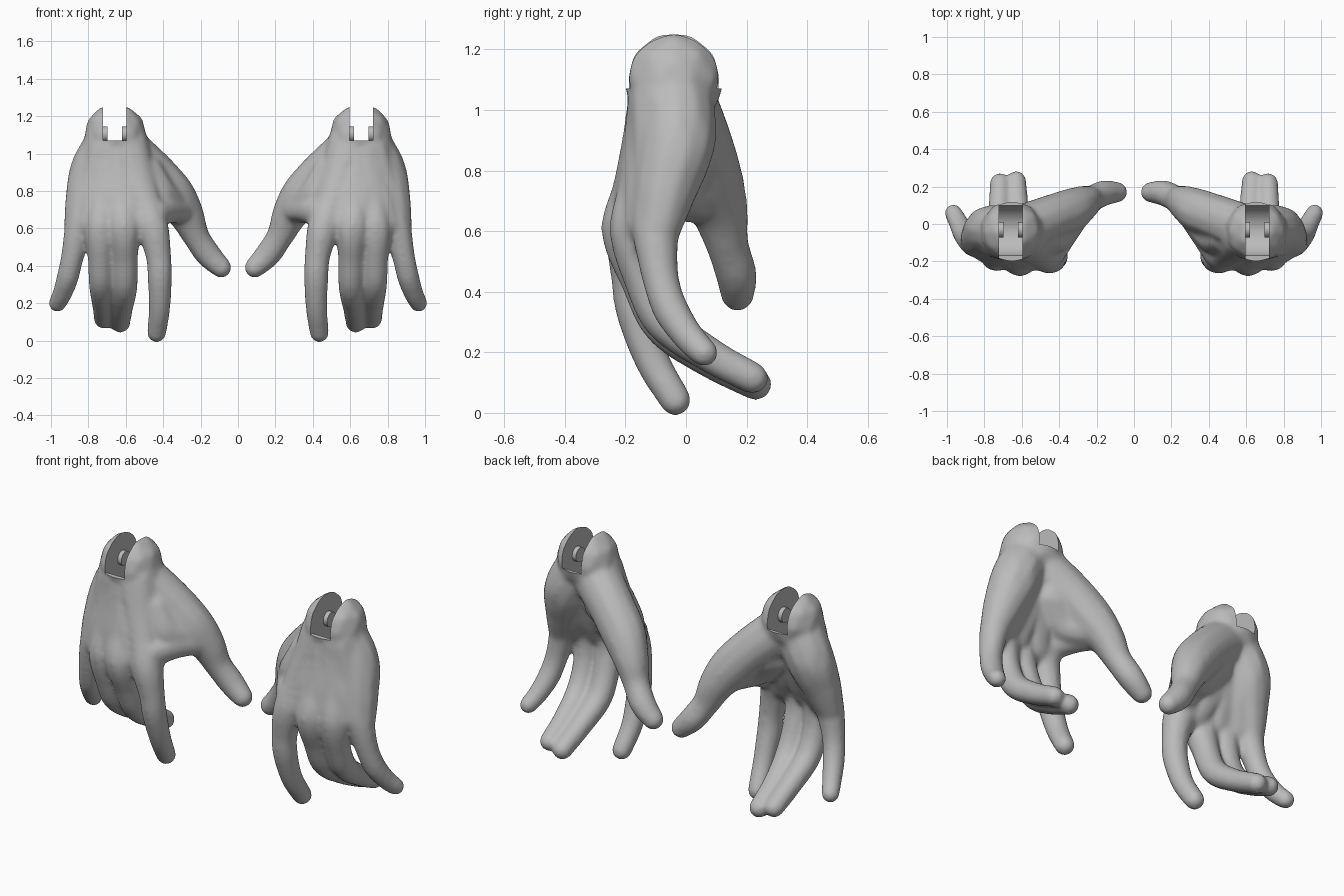
import bpy, bmesh
from mathutils import Vector, Matrix

if "Cube" in bpy.data.objects:
    bpy.data.objects.remove(bpy.data.objects["Cube"], do_unlink=True)

grey = bpy.data.materials.new("plain_grey")
grey.use_nodes = True
GREY = (0.5, 0.5, 0.5, 1)
grey.diffuse_color = GREY
grey.node_tree.nodes["Principled BSDF"].inputs["Base Color"].default_value = GREY


def spline(keys, steps=9):
    """Catmull-Rom through (x, y, z, radius) keys."""
    k = [Vector(p) for p in keys]
    k = [k[0] * 2 - k[1]] + k + [k[-1] * 2 - k[-2]]
    for a, b, c, d in zip(k, k[1:], k[2:], k[3:]):
        for i in range(steps):
            t = i / steps
            yield (b * 2 + (c - a) * t + (a * 2 - b * 5 + c * 4 - d) * t ** 2
                   + (b * 3 - a - c * 3 + d) * t ** 3) / 2
    yield k[-2]


def ball(bm, centre, scale):
    m = Matrix.Translation(centre) @ Matrix.Diagonal((*scale, 1))
    bmesh.ops.create_icosphere(bm, subdivisions=2, radius=1, matrix=m)


def limb(bm, keys):
    """Fleshy tube of overlapping balls along a curve."""
    for p in spline(keys):
        ball(bm, p.xyz, [p.w] * 3)


def finger(bm, wrist_x, size, joints):
    """Palm bone from the wrist to the knuckle, then the finger to its tip."""
    wrist, knuckle = Vector((wrist_x, -.06, 1.03)), Vector(joints[0])
    palm = [(*wrist.lerp(knuckle, t), r) for t, r in ((0, .135), (.35, .112), (.7, .097))]
    taper = (1.25, 1, .96, .85, .77)
    limb(bm, palm + [(*p, size * f) for p, f in zip(joints, taper)])


def mesh_object(name, bm):
    me = bpy.data.meshes.new(name)
    bm.to_mesh(me)
    bm.free()
    ob = bpy.data.objects.new(name, me)
    bpy.context.collection.objects.link(ob)
    return ob


def x_cylinder(bm, x0, x1, y, z, r):
    m = Matrix.Translation(((x0 + x1) / 2, y, z)) @ Matrix.Rotation(1.5708, 4, 'Y')
    bmesh.ops.create_cone(bm, cap_ends=True, segments=48, radius1=r, radius2=r,
                          depth=x1 - x0, matrix=m)


bm = bmesh.new()
# Index, middle, ring and little finger
finger(bm, .6, .071, [(.455, -.18, .6), (.425, -.18, .45), (.418, -.165, .33),
                      (.42, -.11, .17), (.435, -.035, .042)])
finger(bm, .64, .074, [(.61, -.19, .6), (.605, -.15, .45), (.605, -.075, .29),
                       (.62, .07, .18), (.63, .23, .095)])
finger(bm, .68, .072, [(.735, -.165, .6), (.735, -.14, .45), (.732, -.07, .3),
                       (.722, .08, .19), (.718, .22, .115)])
finger(bm, .7, .064, [(.85, -.1, .6), (.885, -.085, .45), (.91, -.05, .34),
                      (.94, .01, .25), (.966, .06, .198)])
# Flesh between the palm bones, filling out the back and hollow of the hand
for x, y in ((.535, -.165), (.672, -.16), (.79, -.125)):
    top, end = Vector((.66, -.05, 1.03)), Vector((x, y, .63))
    limb(bm, [(*top, .14), (*top.lerp(end, .35), .122), (*top.lerp(end, .7), .11),
              (*end, .085)])
# Thumb
limb(bm, [(.61, -.03, 1.03, .135), (.46, .03, .9, .125), (.35, .07, .78, .12),
          (.275, .11, .67, .097), (.225, .135, .56, .074), (.16, .165, .46, .071),
          (.09, .17, .39, .058)])
# Web joining the thumb to the index finger
limb(bm, [(.52, -.04, .88, .14), (.43, -.045, .77, .115), (.33, .06, .72, .09)])
limb(bm, [(.45, -.15, .68, .088), (.37, -.05, .7, .075), (.29, .07, .7, .075)])
# Heel of the palm and rounded wrist
limb(bm, [(.69, -.04, 1.06, .13), (.772, -.03, .9, .132), (.818, -.065, .75, .109),
          (.853, -.09, .62, .08)])
ball(bm, (.655, -.04, 1.1), (.17, .17, .17))
sculpt = mesh_object("hand_form", bm)

# Slot cutters: straight opening above, round hollow below
bm = bmesh.new()
m = Matrix.Translation((.658, -.04, 1.27)) @ Matrix.Diagonal((.125, .6, .4, 1))
bmesh.ops.create_cube(bm, size=1, matrix=m)
slot = mesh_object("slot_cutter", bm)
bm = bmesh.new()
x_cylinder(bm, .5955, .7205, -.035, 1.105, .138)
hollow = mesh_object("hollow_cutter", bm)

# Melt the form into one smooth skin, then cut the joint
mod = sculpt.modifiers.new("skin", 'REMESH')
mod.mode, mod.voxel_size = 'VOXEL', .01
mod = sculpt.modifiers.new("soften", 'SMOOTH')
mod.factor, mod.iterations = .5, 26
for cutter in (slot, hollow):
    mod = sculpt.modifiers.new("joint", 'BOOLEAN')
    mod.operation, mod.object, mod.solver = 'DIFFERENCE', cutter, 'EXACT'
    cutter.hide_render = True
graph = bpy.context.evaluated_depsgraph_get()
skin = bpy.data.meshes.new_from_object(sculpt.evaluated_get(graph))
for helper in (sculpt, slot, hollow):
    bpy.data.objects.remove(helper, do_unlink=True)

# Left and right hands, each with two hinge pegs in the slot
made = []
for side, mirrored in (("left", False), ("right", True)):
    hand = bmesh.new()
    hand.from_mesh(skin)
    pegs = bmesh.new()
    x_cylinder(pegs, .585, .62, -.03, 1.105, .041)
    x_cylinder(pegs, .697, .73, -.03, 1.105, .041)
    for part, b in (("hand", hand), ("hinge_pegs", pegs)):
        if mirrored:
            bmesh.ops.scale(b, vec=(-1, 1, 1), verts=b.verts)
            bmesh.ops.reverse_faces(b, faces=b.faces)
        ob = mesh_object(side + "_" + part, b)
        ob.data.materials.append(grey)
        made.append(ob)

bpy.ops.object.select_all(action='DESELECT')
for ob in made:
    ob.select_set(True)
bpy.context.view_layer.objects.active = made[0]
bpy.ops.object.shade_smooth_by_angle(angle=.6)
